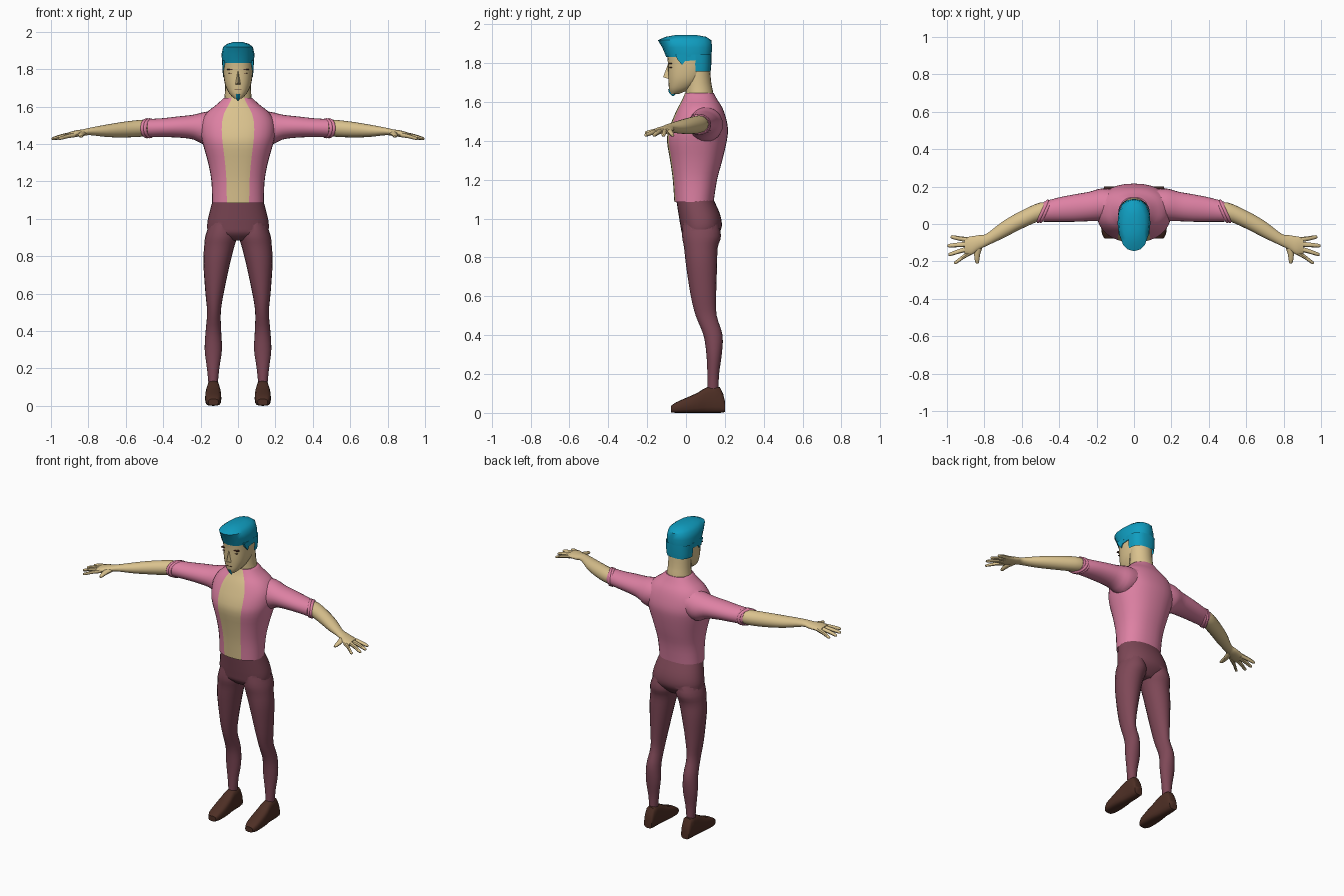
import bpy, bmesh, math

if "Cube" in bpy.data.objects:
    bpy.data.objects.remove(bpy.data.objects["Cube"])


def material(name, rgb):
    m = bpy.data.materials.new(name)
    m.diffuse_color = (*rgb, 1)
    m.use_nodes = True
    m.node_tree.nodes["Principled BSDF"].inputs["Base Color"].default_value = m.diffuse_color
    return m


SKIN = material("skin", (0.70, 0.54, 0.27))
PINK = material("pink_cloth", (0.73, 0.22, 0.37))
PLUM = material("plum_cloth", (0.21, 0.065, 0.095))
TEAL = material("teal_hair", (0.005, 0.34, 0.53))
BROWN = material("brown_leather", (0.075, 0.028, 0.018))


def finish(name, bm, mats, smooth=True):
    bmesh.ops.recalc_face_normals(bm, faces=bm.faces[:])
    me = bpy.data.meshes.new(name)
    bm.to_mesh(me)
    bm.free()
    ob = bpy.data.objects.new(name, me)
    bpy.context.collection.objects.link(ob)
    for m in mats:
        me.materials.append(m)
    if smooth:
        shade(ob)
    return ob


def select(ob):
    bpy.ops.object.select_all(action='DESELECT')
    ob.select_set(True)
    bpy.context.view_layer.objects.active = ob


def shade(ob):
    select(ob)
    bpy.ops.object.shade_smooth_by_angle(angle=math.radians(45))


def refine(secs, steps):
    """Catmull-Rom interpolation between sections."""
    out = []
    for i in range(len(secs) - 1):
        p0, p1 = secs[max(i - 1, 0)], secs[i]
        p2, p3 = secs[i + 1], secs[min(i + 2, len(secs) - 1)]
        for k in range(steps):
            t = k / steps
            out.append([0.5 * (2 * b + (c - a) * t + (2 * a - 5 * b + 4 * c - d) * t * t
                               + (3 * b - a - 3 * c + d) * t ** 3)
                        for a, b, c, d in zip(p0, p1, p2, p3)])
    return out + [list(secs[-1])]


def loft(name, secs, mats, axis='z', n=20, p=2.0, sx=1, steps=3, cols=None, alt=()):
    """Sections are (position on axis, a_min, a_max, b_min, b_max)."""
    bm = bmesh.new()
    rings = []
    for t, a0, a1, b0, b1 in refine(secs, steps):
        ring = []
        for i in range(n):
            th = 2 * math.pi * i / n
            s, c = (math.copysign(abs(v) ** (2 / p), v) for v in (math.sin(th), math.cos(th)))
            a = (a0 + a1) / 2 + (a1 - a0) / 2 * s
            b = (b0 + b1) / 2 - (b1 - b0) / 2 * c
            co = {'z': (a, b, t), 'x': (t, a, b), 'y': (a, t, b)}[axis]
            ring.append(bm.verts.new((co[0] * sx, co[1], co[2])))
        rings.append(ring)
    for r, q in zip(rings, rings[1:]):
        for i in (range(n) if cols is None else cols):
            j = (i + 1) % n
            f = bm.faces.new((r[i], r[j], q[j], q[i]))
            f.material_index = 1 if i in alt else 0
    if cols is None:
        bm.faces.new(rings[0])
        bm.faces.new(rings[-1])
    else:
        bmesh.ops.delete(bm, geom=[v for v in bm.verts if not v.link_faces], context='VERTS')
    return finish(name, bm, mats)


def prism(name, pts, x0, x1, mat):
    """Extrude a (y, z) outline across x."""
    bm = bmesh.new()
    f = bm.faces.new([bm.verts.new((x0, y, z)) for y, z in pts])
    g = bmesh.ops.extrude_face_region(bm, geom=[f])['geom']
    bmesh.ops.translate(bm, vec=(x1 - x0, 0, 0),
                        verts=[e for e in g if isinstance(e, bmesh.types.BMVert)])
    return finish(name, bm, [mat], smooth=False)


def union(target, others):
    for o in others:
        select(target)
        m = target.modifiers.new("union", 'BOOLEAN')
        m.operation, m.solver, m.object = 'UNION', 'EXACT', o
        bpy.ops.object.modifier_apply(modifier=m.name)
        bpy.data.objects.remove(o)
    shade(target)


def box(name, loc, size, mat):
    bpy.ops.mesh.primitive_cube_add(size=1, location=loc)
    ob = bpy.context.object
    ob.name, ob.scale = name, size
    ob.data.materials.append(mat)


# Open shirt with bare chest strip, joined to short sleeves
shirt = loft("open_shirt", [
    (1.085, -.138, .138, -.06, .142), (1.2, -.142, .142, -.068, .16),
    (1.3, -.16, .16, -.082, .187), (1.4, -.188, .188, -.098, .21),
    (1.46, -.2, .2, -.088, .216), (1.52, -.195, .195, -.065, .205),
    (1.57, -.165, .165, -.042, .187), (1.61, -.115, .115, -.02, .162),
    (1.645, -.077, .077, -.006, .143)],
    [PINK, SKIN], n=32, p=2.3, alt=(0, 1, 30, 31))
sleeve = [(.08, .02, .18, 1.42, 1.575), (.17, .015, .19, 1.395, 1.572),
          (.24, .015, .172, 1.424, 1.556), (.32, .012, .158, 1.434, 1.547),
          (.41, .012, .14, 1.437, 1.537), (.485, .012, .118, 1.437, 1.533)]
union(shirt, [loft("sleeve", sleeve, [PINK], axis='x', n=24, sx=s) for s in (1, -1)])

# Trousers
trousers = loft("trousers", [
    (.885, -.07, .07, .02, .13), (.92, -.15, .15, -.018, .165),
    (.96, -.165, .165, -.028, .184), (1.02, -.156, .156, -.038, .176),
    (1.095, -.136, .136, -.05, .143)], [PLUM], n=28, p=2.2)
leg = [(.98, .02, .15, -.015, .165), (.91, .005, .174, -.02, .18), (.85, .02, .181, -.01, .163),
       (.76, .043, .185, .0, .16), (.6, .077, .174, .025, .155), (.5, .092, .165, .05, .158),
       (.4, .09, .173, .09, .188), (.3, .086, .178, .105, .184), (.2, .1, .166, .11, .17),
       (.12, .108, .158, .11, .168)]
union(trousers, [loft("leg", leg, [PLUM], n=20, sx=s) for s in (1, -1)])

# Arms, fingers, cuffs and shoes on both sides
arm = [(.43, .03, .11, 1.45, 1.525), (.5, .018, .115, 1.44, 1.53), (.6, -.025, .072, 1.435, 1.52),
       (.7, -.076, .015, 1.437, 1.504), (.79, -.118, -.053, 1.447, 1.487),
       (.83, -.138, -.06, 1.442, 1.478), (.87, -.165, -.066, 1.437, 1.472),
       (.905, -.16, -.072, 1.434, 1.462)]
fingers = [(.885, -.085, .98, -.07), (.89, -.108, .997, -.116),
           (.885, -.132, .993, -.162), (.865, -.148, .962, -.205)]
shoe = [(-.077, .105, .158, .003, .036), (-.05, .094, .172, 0, .055), (0, .089, .176, 0, .077),
        (.06, .091, .174, 0, .104), (.108, .097, .167, 0, .132), (.175, .1, .164, 0, .132),
        (.2, .105, .16, .005, .06)]
for s, side in ((1, "left"), (-1, "right")):
    loft(side + "_arm", arm, [SKIN], axis='x', n=20, sx=s)
    for k, (x0, y0, x1, y1) in enumerate(fingers):
        xm, ym = (x0 + x1) / 2, (y0 + y1) / 2
        loft(f"{side}_finger_{k + 1}", [
            (x0, y0 - .014, y0 + .014, 1.437, 1.464), (xm, ym - .012, ym + .012, 1.43, 1.453),
            (x1 - .01, y1 - .010, y1 + .010, 1.421, 1.438), (x1, y1 - .004, y1 + .004, 1.424, 1.432)],
            [SKIN], axis='x', n=8, sx=s, steps=2)
    loft(side + "_thumb", [
        (-.11, .805, .85, 1.443, 1.472), (-.16, .822, .855, 1.438, 1.463),
        (-.2, .828, .85, 1.433, 1.452), (-.212, .832, .842, 1.437, 1.446)],
        [SKIN], axis='y', n=8, sx=s, steps=2)
    for k, x in enumerate((.472, .487)):
        bpy.ops.mesh.primitive_torus_add(
            location=(s * x, .068, 1.484), rotation=(0, math.pi / 2, s * math.radians(26)),
            major_radius=.05, minor_radius=.01, major_segments=24, minor_segments=8)
        cuff = bpy.context.object
        cuff.name = f"{side}_cuff_{k + 1}"
        cuff.scale = (.9, 1.15, 1)
        cuff.data.materials.append(PINK)
        shade(cuff)
    loft(side + "_shoe", shoe, [BROWN], axis='y', n=16, p=3.2, sx=s, steps=2)
    # Sideburn and brow
    prism(side + "_sideburn", [(-.055, 1.845), (-.045, 1.82), (-.02, 1.79), (-.005, 1.81),
                               (.05, 1.815), (.05, 1.845)], s * .065, s * .084, TEAL)
    box(side + "_brow", (s * .036, -.079, 1.798), (.046, .016, .006), BROWN)
    box(side + "_eye", (s * .036, -.078, 1.778), (.03, .014, .004), BROWN)

# Neck and head
loft("neck", [(1.58, -.085, .085, .0, .14), (1.64, -.074, .074, -.003, .141),
              (1.7, -.069, .069, -.002, .13), (1.79, -.07, .07, .0, .122)], [SKIN], n=20)
loft("head", [(1.642, -.018, .018, -.078, -.035), (1.665, -.043, .043, -.087, .02),
              (1.7, -.063, .063, -.09, .07), (1.74, -.074, .074, -.092, .1),
              (1.8, -.08, .08, -.093, .12), (1.86, -.08, .08, -.098, .122),
              (1.9, -.07, .07, -.085, .11)], [SKIN], n=24, p=2.3)

# Wedge nose
bm = bmesh.new()
v = [bm.verts.new(c) for c in ((0, -.094, 1.792), (0, -.118, 1.728), (-.017, -.084, 1.716),
                               (.017, -.084, 1.716), (0, -.07, 1.75))]
for f in ((0, 2, 1), (0, 1, 3), (1, 2, 3), (0, 4, 2), (0, 3, 4), (2, 4, 3)):
    bm.faces.new([v[i] for i in f])
finish("nose", bm, [SKIN], smooth=False)
box("mouth", (0, -.083, 1.69), (.036, .014, .004), BROWN)

# Goatee
loft("goatee", [(1.63, -.003, .003, -.07, -.064), (1.648, -.014, .014, -.088, -.045),
                (1.666, -.012, .012, -.092, -.07)], [TEAL], n=8, steps=1)

# Swept-up hair and the lower back of the haircut
loft("hair_top", [(1.832, -.085, .085, -.102, .13), (1.88, -.088, .088, -.122, .135),
                  (1.918, -.08, .08, -.145, .13), (1.935, -.058, .058, -.105, .105),
                  (1.945, -.025, .025, -.05, .05)], [TEAL], n=16, p=2.3, steps=1)
loft("hair_back", [(1.758, -.079, .079, -.03, .127), (1.79, -.083, .083, -.035, .13),
                   (1.845, -.085, .085, -.035, .131)],
     [TEAL], n=24, p=2.6, steps=1, cols=range(6, 18))
